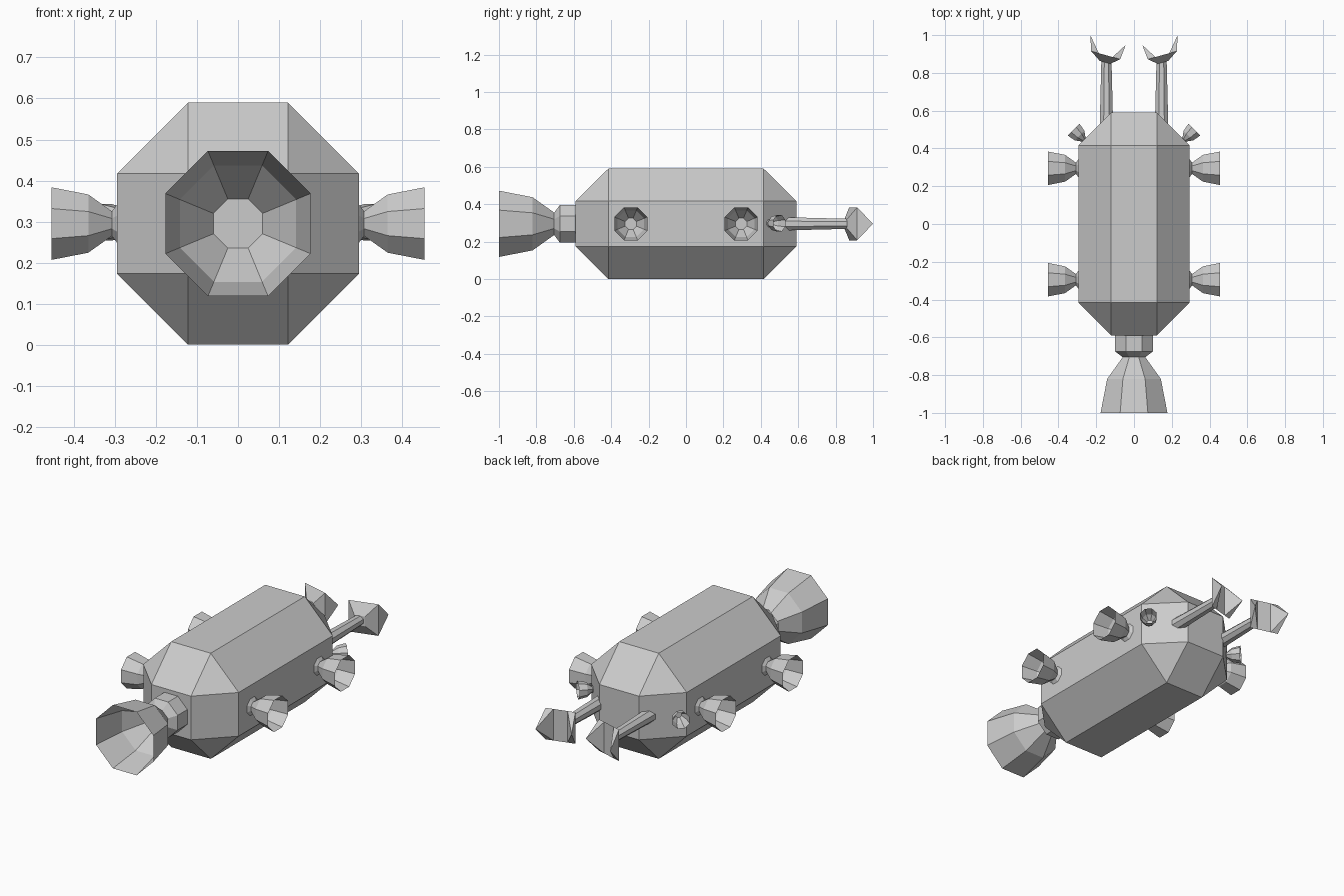
import bpy, bmesh, math
from mathutils import Vector

if "Cube" in bpy.data.objects:
    bpy.data.objects.remove(bpy.data.objects["Cube"])

ZC = 0.295  # height of the central axis


def finish(name, bm, mirror=(False, False)):
    bmesh.ops.recalc_face_normals(bm, faces=bm.faces)
    me = bpy.data.meshes.new(name)
    bm.to_mesh(me)
    bm.free()
    ob = bpy.data.objects.new(name, me)
    bpy.context.collection.objects.link(ob)
    if any(mirror):
        m = ob.modifiers.new("mirror", 'MIRROR')
        m.use_axis = (mirror[0], mirror[1], False)
        m.use_mirror_merge = False
    return ob


def octagon_loft(name, start, direction, profile, caps, mirror=(False, False)):
    """Octagonal rings (distance, half-width across flats) along a level axis."""
    bm = bmesh.new()
    d = Vector(direction).normalized()
    up = Vector((0, 0, 1))
    side = d.cross(up)
    rings = []
    for dist, apothem in profile:
        r = apothem / math.cos(math.pi / 8)
        c = Vector(start) + d * dist
        rings.append([bm.verts.new(c + side * r * math.cos(a) + up * r * math.sin(a))
                      for a in (math.pi / 8 + k * math.pi / 4 for k in range(8))])
    for a, b in zip(rings, rings[1:]):
        for k in range(8):
            bm.faces.new((a[k], a[k - 1], b[k - 1], b[k]))
    if caps:
        bm.faces.new(rings[0])
        bm.faces.new(rings[-1])
    return finish(name, bm, mirror)


def thruster(name, start, direction, s, mirror=(False, False)):
    coupling = [(0, 0.1), (0.085, 0.1), (0.115, 0.06)]
    bell = [(0.115, 0.06), (0.23, 0.142), (0.41, 0.177)]
    scaled = lambda p: [(a * s, b * s) for a, b in p]
    octagon_loft(name + "_coupling", start, direction, scaled(coupling), True, mirror)
    octagon_loft(name + "_bell", start, direction, scaled(bell), False, mirror)


# Hull: octagonal prism with square-ended chamfered caps
bm = bmesh.new()
A, B = 0.122, 0.295
for sx in (-1, 1):
    for sy in (-1, 1):
        for sz in (-1, 1):
            for x, y, z in ((B, 0.415, A), (A, 0.415, B), (A, 0.59, A)):
                bm.verts.new((sx * x, sy * y, ZC + sz * z))
bmesh.ops.convex_hull(bm, input=bm.verts)
bmesh.ops.dissolve_limit(bm, angle_limit=0.02, verts=bm.verts, edges=bm.edges)
finish("hull", bm)

# Main engine, four side thrusters, two small nose thrusters
thruster("main_engine", (0, -0.59, ZC), (0, -1, 0), 1.0)
thruster("side_thruster", (0.25, 0.295, ZC), (1, 0, 0), 0.5, (True, True))
thruster("nose_thruster", (0.247, 0.427, ZC + 0.003), (1, 1, 0), 0.25, (True, False))

# Tapered arms
octagon_loft("arm", (0.146, 0.5, ZC), (0, 1, 0), [(0, 0.036), (0.36, 0.027)],
             True, (True, False))

# Two-pronged claws, tilted inward
bm = bmesh.new()
tilt = math.radians(15.5)


def claw_point(u, v, z):
    return bm.verts.new((0.15 + u * math.cos(tilt) - v * math.sin(tilt),
                         0.894 + u * math.sin(tilt) + v * math.cos(tilt), ZC + z))


rim = [[claw_point(u, 0, z) for u in (-0.08, -0.038, 0.038, 0.08)] for z in (-0.088, 0.088)]
base = [[claw_point(u, -0.038, z) for u in (-0.036, 0.022)] for z in (-0.027, 0.027)]
tips = [claw_point(u, 0.08, 0) for u in (-0.088, 0.106)]
lo, hi = rim
bm.faces.new((base[0][0], base[0][1], base[1][1], base[1][0]))
bm.faces.new((lo[1], lo[2], hi[2], hi[1]))
for r, b in zip(rim, base):
    bm.faces.new((b[0], b[1], *reversed(r)))
for tip, outer, inner, k in ((tips[0], 0, 1, 0), (tips[1], 3, 2, 1)):
    bm.faces.new((base[0][k], base[1][k], hi[outer], lo[outer]))
    for tri in ((lo[outer], hi[outer]), (lo[inner], hi[inner]),
                (lo[outer], lo[inner]), (hi[outer], hi[inner])):
        bm.faces.new((*tri, tip))
finish("claw", bm, (True, False))
